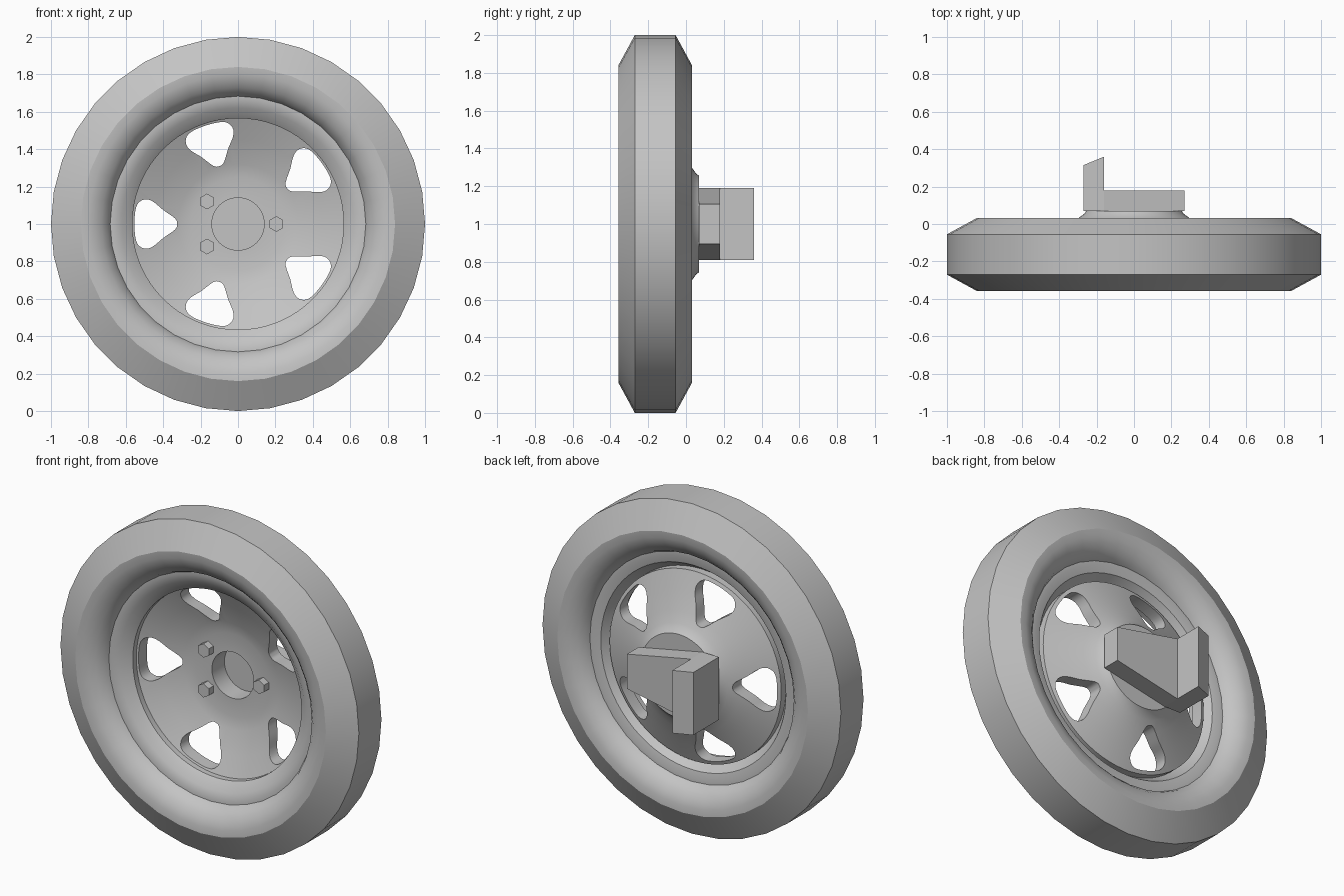
import bpy, bmesh, math
from mathutils import Matrix, Vector

cube = bpy.data.objects.get("Cube")
if cube:
    bpy.data.objects.remove(cube, do_unlink=True)

grey = bpy.data.materials.new("plain grey")
grey.use_nodes = True
grey.diffuse_color = (0.55, 0.55, 0.55, 1)
grey.node_tree.nodes["Principled BSDF"].inputs["Base Color"].default_value = grey.diffuse_color

AXLE = Matrix.Translation((0, 0, 1))


def finish(bm, name, smooth=True):
    """Turn a bmesh into a coloured object centred on the axle."""
    bmesh.ops.remove_doubles(bm, verts=bm.verts, dist=1e-5)
    bmesh.ops.recalc_face_normals(bm, faces=bm.faces)
    bm.transform(AXLE)
    mesh = bpy.data.meshes.new(name)
    bm.to_mesh(mesh)
    bm.free()
    mesh.materials.append(grey)
    obj = bpy.data.objects.new(name, mesh)
    bpy.context.collection.objects.link(obj)
    if smooth:
        shade(obj)
    return obj


def shade(obj):
    bpy.ops.object.select_all(action='DESELECT')
    obj.select_set(True)
    bpy.context.view_layer.objects.active = obj
    bpy.ops.object.shade_smooth_by_angle(angle=math.radians(32))


def lathe(name, profile, steps, smooth=True):
    """Spin a closed (radius, y) profile about the axle."""
    bm = bmesh.new()
    verts = [bm.verts.new((r, y, 0)) for r, y in profile]
    edges = [bm.edges.new((verts[i - 1], verts[i])) for i in range(len(verts))]
    bmesh.ops.spin(bm, geom=verts + edges, cent=(0, 0, 0), axis=(0, 1, 0),
                   angle=math.tau, steps=steps, use_merge=True)
    return finish(bm, name, smooth)


def prism(bm, points, offset):
    """Extrude a flat polygon of 3D points along an offset."""
    face = bm.faces.new([bm.verts.new(p) for p in points])
    moved = bmesh.ops.extrude_face_region(bm, geom=[face], use_keep_orig=True)["geom"]
    bmesh.ops.translate(bm, vec=offset, verts=[v for v in moved if isinstance(v, bmesh.types.BMVert)])


def smooth_loop(points, cuts=4):
    """Catmull-Rom curve through a closed loop of points."""
    out, n = [], len(points)
    for i in range(n):
        a, b, c, d = (Vector(points[(i + k) % n]) for k in (-1, 0, 1, 2))
        for s in range(cuts):
            t = s / cuts
            out.append(b + (c - a) * t / 2 + (a - b * 2.5 + c * 2 - d / 2) * t * t
                       + (b * 1.5 - a / 2 - c * 1.5 + d / 2) * t ** 3)
    return out


# Tire: flat tread, chamfered shoulders, sidewalls rolling in to the rim
MID = -0.163
half = [(1, 0.108), (0.84, 0.195), (0.80, 0.192), (0.765, 0.18), (0.73, 0.16),
        (0.70, 0.13), (0.68, 0.09), (0.67, 0.05)]
lathe("tire", [(r, MID - w) for r, w in half] + [(r, MID + w) for r, w in reversed(half)], 36)

# Rim: front lip, barrel and back lip
lathe("rim", [(0.69, -0.26), (0.665, -0.26), (0.62, -0.245), (0.565, -0.20), (0.565, -0.15),
              (0.60, -0.10), (0.62, -0.07), (0.665, -0.06), (0.69, -0.06)], 72)

# Wheel disc: dished plate with an open hub
disc = lathe("wheel_disc", [(0.575, -0.17), (0.45, -0.115), (0.32, -0.065), (0.25, -0.05),
                            (0.14, -0.05), (0.14, 0.07), (0.255, 0.07), (0.265, 0.055),
                            (0.30, 0.03), (0.36, 0), (0.46, -0.045), (0.575, -0.09)], 72, False)

# Five rounded openings cut through the disc
side = [(0.337, 0.03), (0.40, 0.075), (0.45, 0.117), (0.49, 0.132), (0.527, 0.118), (0.547, 0.08)]
outline = [(0.325, 0)] + side + [(0.554, 0)] + [(r, -w) for r, w in reversed(side)]
bm = bmesh.new()
for i in range(5):
    turn = Matrix.Rotation(math.pi + i * math.tau / 5, 3, 'Y')
    prism(bm, [turn @ Vector((p.x, -0.4, p.y)) for p in smooth_loop(outline)], (0, 0.8, 0))
cutter = finish(bm, "opening_cutter", False)
cutter.hide_render = True
cut = disc.modifiers.new("openings", 'BOOLEAN')
cut.operation, cut.solver, cut.object = 'DIFFERENCE', 'EXACT', cutter
bpy.context.view_layer.objects.active = disc
bpy.ops.object.modifier_apply(modifier=cut.name)
bpy.data.objects.remove(cutter, do_unlink=True)
shade(disc)

# Three hexagonal bolts
for i, deg in enumerate((0, 144, -144)):
    a = math.radians(deg)
    bm = bmesh.new()
    hexagon = [(0.205 * math.cos(a) + 0.042 * math.sin(k * math.tau / 6), -0.095,
                0.205 * math.sin(a) + 0.042 * math.cos(k * math.tau / 6)) for k in range(6)]
    prism(bm, hexagon, (0, 0.06, 0))
    finish(bm, f"bolt_{i + 1}", False)

# Mounting bracket: tapered plate and a slanted arm at its wide end
bm = bmesh.new()
prism(bm, [(0.27, 0.07, 0.105), (0.27, 0.07, -0.105), (-0.16, 0.07, -0.19), (-0.16, 0.07, 0.19)],
      (0, 0.11, 0))
finish(bm, "bracket_plate", False)
bm = bmesh.new()
prism(bm, [(-0.27, 0.07, -0.19), (-0.16, 0.07, -0.19), (-0.16, 0.36, -0.19), (-0.27, 0.315, -0.19)],
      (0, 0, 0.38))
finish(bm, "bracket_arm", False)
